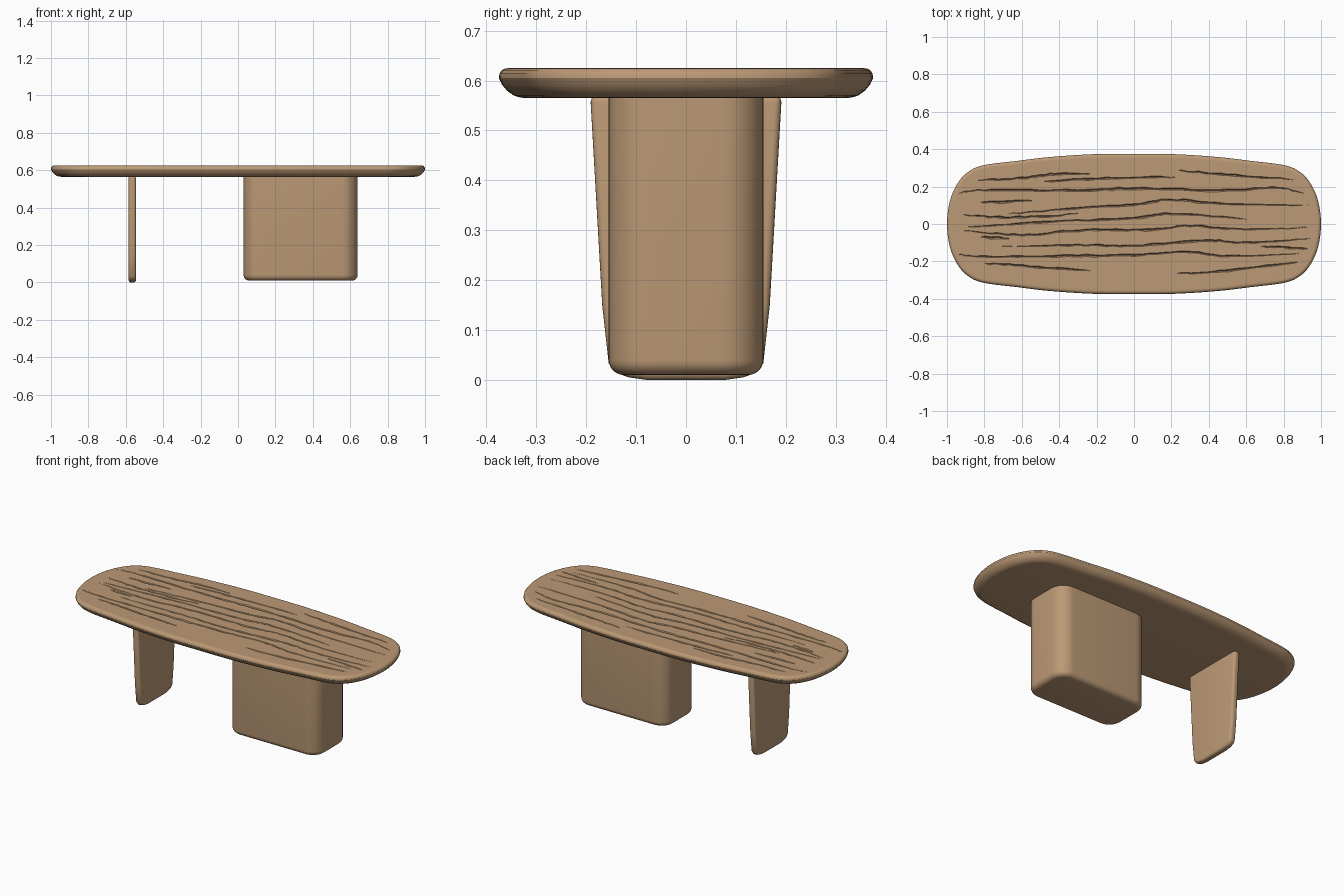
import bpy, bmesh, math, random
from mathutils import Vector

if "Cube" in bpy.data.objects:
    bpy.data.objects.remove(bpy.data.objects["Cube"])

random.seed(4)
wood = bpy.data.materials.new("wood")
wood.diffuse_color = (0.50, 0.32, 0.18, 1)
wood.use_nodes = True
wood.node_tree.nodes["Principled BSDF"].inputs["Base Color"].default_value = wood.diffuse_color


def make_object(name, bm):
    bmesh.ops.recalc_face_normals(bm, faces=bm.faces)
    mesh = bpy.data.meshes.new(name)
    bm.to_mesh(mesh)
    bm.free()
    ob = bpy.data.objects.new(name, mesh)
    mesh.materials.append(wood)
    bpy.context.collection.objects.link(ob)
    return ob


def activate(ob):
    bpy.ops.object.select_all(action='DESELECT')
    ob.select_set(True)
    bpy.context.view_layer.objects.active = ob


def smooth(ob, angle=35):
    activate(ob)
    bpy.ops.object.shade_smooth_by_angle(angle=math.radians(angle))


def spline(pts, steps, closed=False):
    """Catmull-Rom curve through 2D points."""
    n, out = len(pts), []
    get = (lambda i: Vector(pts[i % n])) if closed else (lambda i: Vector(pts[max(0, min(n - 1, i))]))
    for i in range(n if closed else n - 1):
        a, b, c, d = get(i - 1), get(i), get(i + 1), get(i + 2)
        for k in range(steps):
            t = k / steps
            out.append(0.5 * (2 * b + (c - a) * t + (2 * a - 5 * b + 4 * c - d) * t * t
                              + (3 * b - a - 3 * c + d) * t ** 3))
    return out if closed else out + [Vector(pts[-1])]


def loft(bm, rings, cap=True):
    loops = [[bm.verts.new(p) for p in r] for r in rings]
    n = len(loops[0])
    for lo, hi in zip(loops, loops[1:]):
        for i in range(n):
            bm.faces.new((lo[i], lo[(i + 1) % n], hi[(i + 1) % n], hi[i]))
    if cap:
        bm.faces.new(loops[0][::-1])
        bm.faces.new(loops[-1])
    return loops


def inset_loft(name, outline, profile):
    """Stack copies of a counter-clockwise outline, each inset by d at height z."""
    n = len(outline)
    normals = []
    for i in range(n):
        t = (outline[(i + 1) % n] - outline[i - 1]).normalized()
        normals.append(Vector((t.y, -t.x)))
    bm = bmesh.new()
    loft(bm, [[(p - m * d).to_3d() + Vector((0, 0, z)) for p, m in zip(outline, normals)]
              for d, z in profile])
    return make_object(name, bm)


# Tabletop: soft boat-shaped slab with undercut edge
quarter = [(1, 0), (0.985, 0.12), (0.945, 0.215), (0.885, 0.28), (0.80, 0.315),
           (0.62, 0.338), (0.45, 0.358), (0.22, 0.373), (0, 0.375)]
half = quarter + [(-x, y) for x, y in quarter[-2::-1]]
outline = spline(half + [(x, -y) for x, y in half[-2:0:-1]], 5, closed=True)
top = inset_loft("tabletop", outline,
                 [(0.055, 0.565), (0.043, 0.566), (0.03, 0.57), (0.016, 0.58), (0.006, 0.592),
                  (0, 0.605), (0.001, 0.614), (0.006, 0.621), (0.013, 0.6245), (0.02, 0.625),
                  (0.03, 0.625)])

# Grain cracks: tapered wavy wedges cut into the top
cracks = [
    [(-0.84, 0.235), (-0.6, 0.245), (-0.45, 0.265), (-0.23, 0.27)],
    [(-0.48, 0.228), (-0.2, 0.243), (0.23, 0.25)],
    [(0.24, 0.285), (0.5, 0.265), (0.85, 0.237)],
    [(-0.94, 0.163), (-0.8, 0.182), (-0.3, 0.178), (0, 0.19), (0.5, 0.18), (0.75, 0.195), (0.91, 0.165)],
    [(-0.82, 0.115), (-0.54, 0.125)],
    [(-0.67, 0.055), (-0.35, 0.08), (0, 0.105), (0.2, 0.13), (0.5, 0.105), (0.93, 0.10)],
    [(-0.91, 0.05), (-0.72, 0.035), (-0.5, 0.04), (-0.3, 0.055)],
    [(-0.90, -0.018), (-0.5, 0.01), (0, 0.03), (0.2, 0.055), (0.6, 0.025)],
    [(-0.91, -0.035), (-0.6, -0.058), (-0.3, -0.035), (0.1, -0.03), (0.3, -0.01), (0.6, -0.03), (0.93, -0.018)],
    [(-0.82, -0.07), (-0.66, -0.078)],
    [(-0.72, -0.12), (-0.3, -0.113), (0, -0.115), (0.4, -0.088), (0.6, -0.10), (0.94, -0.077)],
    [(-0.94, -0.16), (-0.8, -0.175), (-0.3, -0.17), (0, -0.165), (0.3, -0.15), (0.5, -0.172), (0.88, -0.158)],
    [(-0.80, -0.21), (-0.6, -0.222), (-0.23, -0.25)],
    [(0.23, -0.265), (0.5, -0.25), (0.88, -0.205)],
    [(0.68, -0.122), (0.80, -0.125), (0.93, -0.135)],
]
bm = bmesh.new()
for pts in cracks:
    path = spline(pts, 8)
    rings = []
    for i, p in enumerate(path):
        taper = max(0.12, math.sin(math.pi * i / (len(path) - 1)) ** 0.5)
        w = taper * random.uniform(0.003, 0.008)
        d = taper * 0.012
        y = p.y + random.uniform(-0.003, 0.003)
        rings.append([(p.x, y - w, 0.626), (p.x, y, 0.625 - d), (p.x, y + w, 0.626), (p.x, y, 0.64)])
    loft(bm, rings)
cutter = make_object("crack_cutter", bm)
cutter.hide_render = True
cut = top.modifiers.new("cracks", 'BOOLEAN')
cut.operation, cut.solver, cut.object = 'DIFFERENCE', 'EXACT', cutter
activate(top)
bpy.ops.object.modifier_apply(modifier=cut.name)
bpy.data.objects.remove(cutter)
smooth(top, 30)

# Block leg: rounded-rectangle pillar with softened foot
hx, hy, r = 0.305, 0.155, 0.085
block = []
for k, (sx, sy) in enumerate([(1, 1), (-1, 1), (-1, -1), (1, -1)]):
    for j in range(9):
        a = math.pi / 2 * (k + j / 8)
        block.append(Vector((0.335 + sx * (hx - r) + r * math.cos(a), sy * (hy - r) + r * math.sin(a))))
foot = [(0.03 * (1 - math.sin(a)), 0.01 + 0.03 * (1 - math.cos(a)))
        for a in [math.pi / 2 * j / 6 for j in range(7)]]
smooth(inset_loft("block_leg", block, foot + [(0, 0.57)]))

# Panel leg: thin tapered board across the width
side = [(0.08, 0), (0.115, 0.005), (0.14, 0.014), (0.155, 0.033), (0.168, 0.15), (0.192, 0.57)]
profile = side + [(-y, z) for y, z in side[::-1]]
bm = bmesh.new()
loft(bm, [[(x, y, z) for y, z in profile] for x in (-0.585, -0.545)])
panel = make_object("panel_leg", bm)
bev = panel.modifiers.new("round_edges", 'BEVEL')
bev.width, bev.segments, bev.limit_method, bev.angle_limit = 0.014, 4, 'ANGLE', math.radians(60)
activate(panel)
bpy.ops.object.modifier_apply(modifier=bev.name)
smooth(panel)
